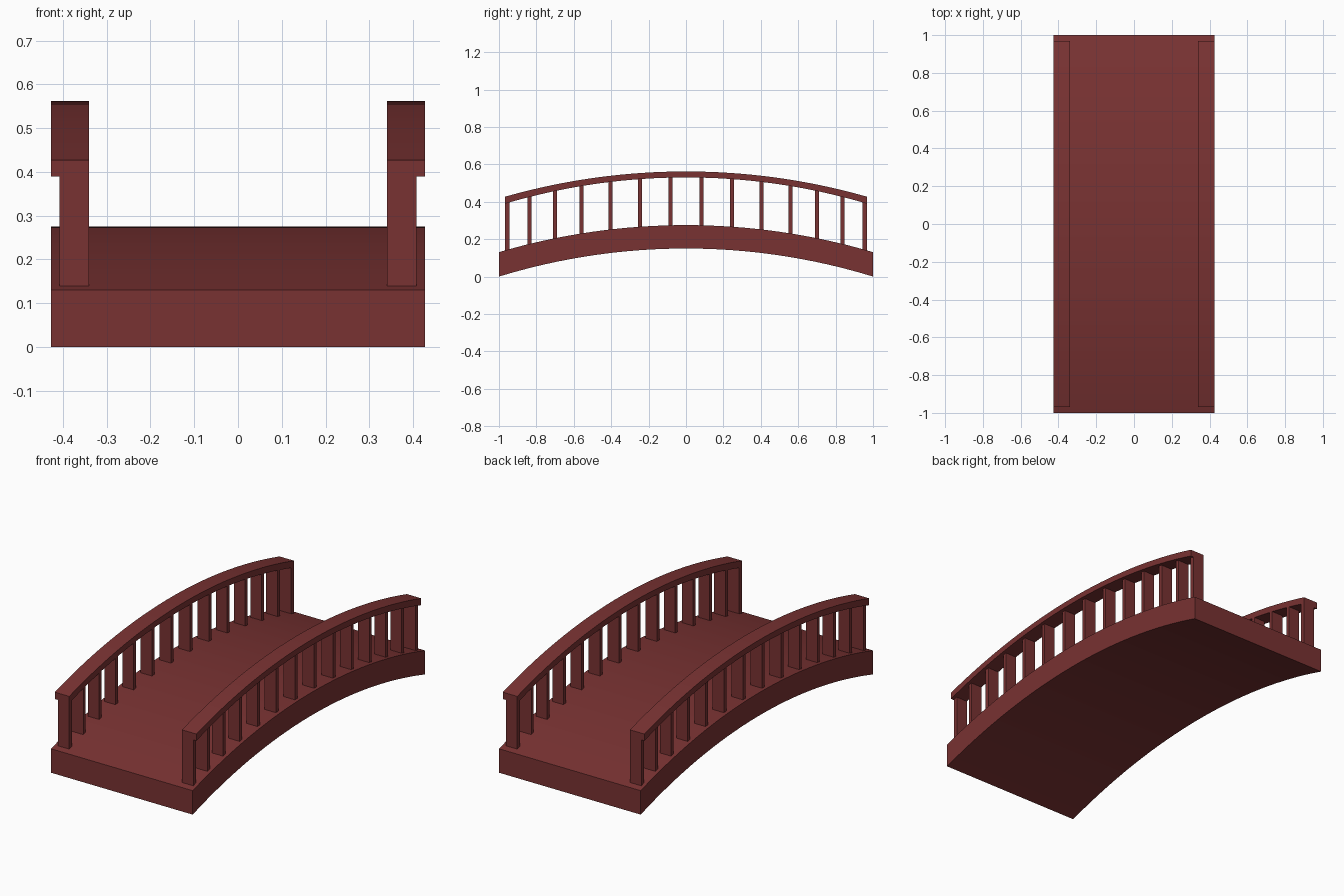
import bpy, bmesh, math

if "Cube" in bpy.data.objects:
    bpy.data.objects.remove(bpy.data.objects["Cube"])

paint = bpy.data.materials.new("red_paint")
paint.diffuse_color = (0.19, 0.032, 0.032, 1)
paint.use_nodes = True
paint.node_tree.nodes["Principled BSDF"].inputs["Base Color"].default_value = paint.diffuse_color

R_TOP, R_LOW = 3.533, 3.408


def arc(y, crown, r):
    return crown - r + math.sqrt(r * r - y * y)


def arched_bar(name, x0, x1, y0, y1, top, low, steps):
    """Solid strip between two arcs with the given crown heights, run from x0 to x1."""
    ys = [y0 + (y1 - y0) * i / steps for i in range(steps + 1)]
    bm = bmesh.new()
    rings = []
    for y in ys:
        zt, zl = arc(y, top, R_TOP), arc(y, low, R_LOW)
        rings.append([bm.verts.new((x, y, z))
                      for x, z in ((x0, zl), (x1, zl), (x1, zt), (x0, zt))])
    for a, b in zip(rings, rings[1:]):
        for i in range(4):
            j = (i + 1) % 4
            bm.faces.new((a[i], a[j], b[j], b[i]))
    bm.faces.new(rings[0])
    bm.faces.new(rings[-1])
    bmesh.ops.recalc_face_normals(bm, faces=bm.faces)
    mesh = bpy.data.meshes.new(name)
    bm.to_mesh(mesh)
    bm.free()
    mesh.materials.append(paint)
    ob = bpy.data.objects.new(name, mesh)
    bpy.context.collection.objects.link(ob)
    bpy.ops.object.select_all(action='DESELECT')
    ob.select_set(True)
    bpy.context.view_layer.objects.active = ob
    bpy.ops.object.shade_smooth_by_angle(angle=math.radians(30))
    return ob


# arched walkway
arched_bar("deck", -0.427, 0.427, -1, 1, 0.275, 0.15, 32)

# baluster centres and thicknesses, from the crown outwards
posts = [(0.082, 0.021), (0.245, 0.021), (0.403, 0.021), (0.558, 0.021),
         (0.70, 0.021), (0.836, 0.021), (0.956, 0.024)]

for side, s in (("right", 1), ("left", -1)):
    # handrail
    xs = sorted((s * 0.34, s * 0.427))
    arched_bar(side + "_handrail", *xs, -0.968, 0.968, 0.562, 0.53, 32)
    # balusters, following the deck below and the handrail above
    xs = sorted((s * 0.34, s * 0.408))
    for end in (-1, 1):
        for i, (y, w) in enumerate(posts):
            c = end * y
            ob = arched_bar(f"{side}_baluster_{'front' if end < 0 else 'back'}_{i + 1}",
                            *xs, c - w / 2, c + w / 2, 0.532, 0.274, 1)
